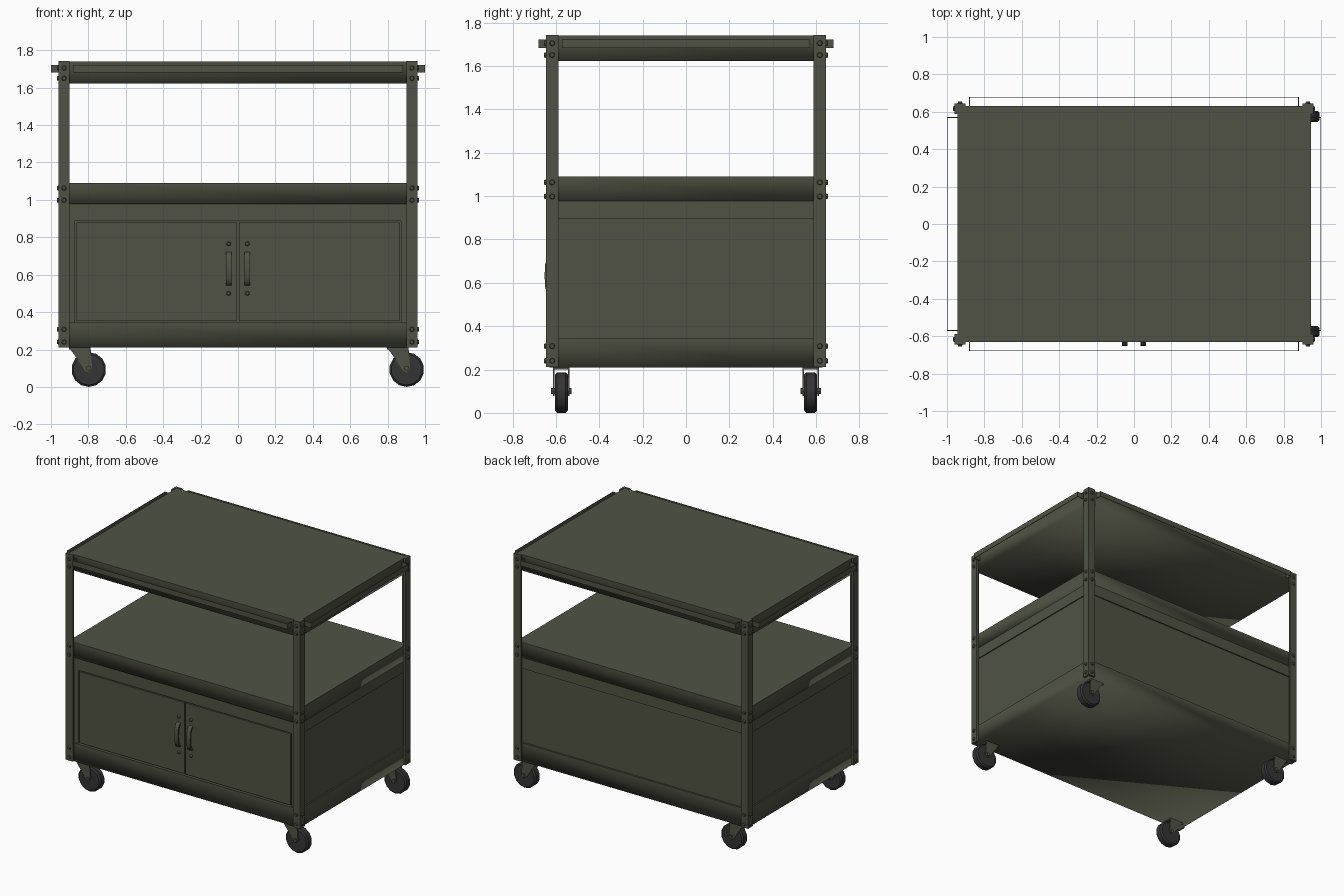
import bpy, bmesh, math
from mathutils import Vector, Matrix

if "Cube" in bpy.data.objects:
    bpy.data.objects.remove(bpy.data.objects["Cube"])


def material(name, rgb):
    m = bpy.data.materials.new(name)
    m.diffuse_color = (*rgb, 1)
    m.use_nodes = True
    m.node_tree.nodes["Principled BSDF"].inputs["Base Color"].default_value = m.diffuse_color
    return m


OLIVE = material("olive metal", (0.08, 0.086, 0.058))
RUBBER = material("dark rubber", (0.034, 0.034, 0.036))


def finish(name, bm, mat, angle=None):
    bmesh.ops.recalc_face_normals(bm, faces=bm.faces[:])
    me = bpy.data.meshes.new(name)
    bm.to_mesh(me)
    bm.free()
    me.materials.append(mat)
    ob = bpy.data.objects.new(name, me)
    bpy.context.collection.objects.link(ob)
    if angle:
        bpy.ops.object.select_all(action='DESELECT')
        bpy.context.view_layer.objects.active = ob
        ob.select_set(True)
        bpy.ops.object.shade_smooth_by_angle(angle=math.radians(angle))
    return ob


def add_box(bm, x, y, z):
    c = Vector(((x[0] + x[1]) / 2, (y[0] + y[1]) / 2, (z[0] + z[1]) / 2))
    s = (x[1] - x[0], y[1] - y[0], z[1] - z[0])
    return bmesh.ops.create_cube(bm, size=1, matrix=Matrix.Translation(c) @ Matrix.Diagonal((*s, 1)))


def box(name, x, y, z, mat=OLIVE):
    bm = bmesh.new()
    add_box(bm, x, y, z)
    return finish(name, bm, mat)


def add_cyl(bm, centre, axis, r, depth, sides, r2=None):
    rot = Vector(axis).to_track_quat('Z', 'Y').to_matrix().to_4x4()
    return bmesh.ops.create_cone(bm, cap_ends=True, segments=sides, radius1=r,
                                 radius2=r if r2 is None else r2, depth=depth,
                                 matrix=Matrix.Translation(centre) @ rot)


def prism(bm, points, axis, lo, hi):
    """Extrude a 2D outline along x (points are y,z), y (x,z) or z (x,y)."""
    put = {'x': lambda p, d: (d, p[0], p[1]), 'y': lambda p, d: (p[0], d, p[1]),
           'z': lambda p, d: (p[0], p[1], d)}[axis]
    a = [bm.verts.new(put(p, lo)) for p in points]
    b = [bm.verts.new(put(p, hi)) for p in points]
    bm.faces.new(a)
    bm.faces.new(b[::-1])
    for i in range(len(a)):
        j = (i + 1) % len(a)
        bm.faces.new((a[i], a[j], b[j], b[i]))


# Shelves: folded trays, shaded softly around the lower edge only
for name, z0, z1 in (("top_shelf", 1.622, 1.74), ("middle_shelf", 0.978, 1.09), ("bottom_shelf", 0.21, 0.345)):
    bm = bmesh.new()
    add_box(bm, (-0.945, 0.945), (-0.63, 0.63), (z0, z1))
    for f in bm.faces:
        f.smooth = True
    for e in bm.edges:
        e.smooth = all(v.co.z < z0 + 0.01 for v in e.verts)
    finish(name, bm, OLIVE)

# Cabinet between the lower shelves, with a slightly proud upper band
box("cabinet_body", (-0.934, 0.934), (-0.606, 0.617), (0.34, 0.985))
box("cabinet_band", (-0.942, 0.942), (-0.62, 0.626), (0.895, 0.98))
box("door_header", (-0.934, 0.934), (-0.62, -0.6), (0.887, 0.9))
for s in (-1, 1):
    box("door_frame_side", sorted((s * 0.871, s * 0.934)), (-0.62, -0.6), (0.345, 0.895))
    box("door", sorted((s * 0.005, s * 0.864)), (-0.62, -0.6), (0.352, 0.88))

# Door handles: bowed grips with a bolt above and below
GRIP = [(-0.618, 0.542), (-0.638, 0.55), (-0.65, 0.58), (-0.652, 0.632), (-0.65, 0.685), (-0.638, 0.714),
        (-0.618, 0.722), (-0.618, 0.708), (-0.632, 0.7), (-0.642, 0.675), (-0.644, 0.632), (-0.642, 0.59),
        (-0.632, 0.564), (-0.618, 0.556)]
for s in (-1, 1):
    x = s * 0.05
    bm = bmesh.new()
    prism(bm, GRIP, 'x', x - 0.015, x + 0.015)
    for z in (0.5, 0.765):
        add_cyl(bm, (x, -0.625, z), (0, -1, 0), 0.013, 0.016, 8, 0.009)
    finish("door_handle", bm, OLIVE, 50)

# Corner posts: angle iron, with bolts on both outer faces
BOLTS = (0.24, 0.308, 0.998, 1.063, 1.65, 1.705)
for sx in (-1, 1):
    for sy in (-1, 1):
        outline = [(0.96, 0.645), (0.902, 0.645), (0.902, 0.63), (0.945, 0.63), (0.945, 0.588), (0.96, 0.588)]
        bm = bmesh.new()
        prism(bm, [(sx * a, sy * b) for a, b in outline], 'z', 0.212, 1.742)
        finish("corner_post", bm, OLIVE)
        bm = bmesh.new()
        for z in BOLTS:
            add_cyl(bm, (sx * 0.93, sy * 0.649, z), (0, sy, 0), 0.014, 0.012, 8, 0.01)
            add_cyl(bm, (sx * 0.963, sy * 0.617, z), (sx, 0, 0), 0.014, 0.012, 8, 0.01)
        finish("post_bolts", bm, OLIVE, 40)

# Push rails: thin upright strips standing off each edge of the top shelf
T = 0.004
Z = (1.682, 1.721)
for s in (-1, 1):
    bm = bmesh.new()
    add_box(bm, sorted((s * (1 - T), s)), (-0.57, 0.57), Z)
    for y in (-0.57, 0.57):
        add_box(bm, sorted((s * 0.94, s)), (y - T / 2, y + T / 2), Z)
    finish("side_rail", bm, OLIVE)
    bm = bmesh.new()
    add_box(bm, (-0.88, 0.88), sorted((s * (0.68 - T), s * 0.68)), Z)
    for x in (-0.88, 0.88):
        add_box(bm, (x - T / 2, x + T / 2), sorted((s * 0.625, s * 0.68)), Z)
    finish("long_rail", bm, OLIVE)

# Swivel casters: faceted wheel, two fork plates, top plate and axle
for cx in (-0.798, 0.902):
    for cy in (-0.575, 0.575):
        bm = bmesh.new()
        add_cyl(bm, (cx, cy, 0.093), (0, 1, 0), 0.093, 0.06, 14)
        rim = [e for e in bm.edges if abs(e.verts[0].co.y - e.verts[1].co.y) < 0.001]
        bmesh.ops.bevel(bm, geom=rim, offset=0.01, segments=1, affect='EDGES')
        finish("caster_wheel", bm, RUBBER, 30)
        bm = bmesh.new()
        fork = [(-0.105, 0.21), (0.01, 0.21), (0.018, 0.1), (0.0, 0.078), (-0.02, 0.085), (-0.065, 0.155)]
        for s in (-1, 1):
            y0, y1 = sorted((cy + s * 0.032, cy + s * 0.038))
            prism(bm, [(cx + a, b) for a, b in fork], 'y', y0, y1)
        add_box(bm, (cx - 0.105, cx + 0.01), (cy - 0.038, cy + 0.038), (0.2, 0.214))
        add_cyl(bm, (cx, cy, 0.1), (0, 1, 0), 0.014, 0.094, 8)
        finish("caster_fork", bm, OLIVE)
